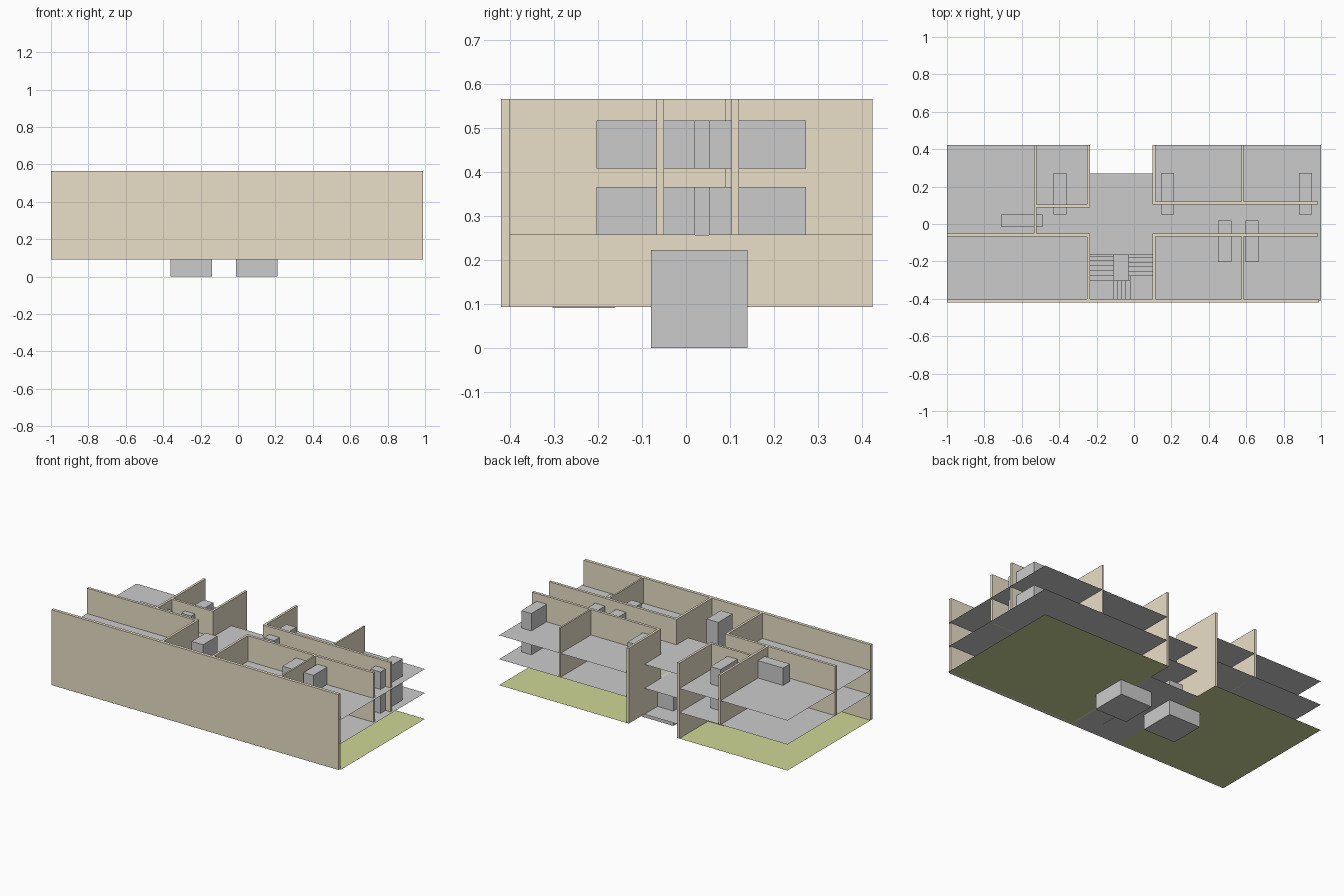
import bpy, bmesh
from mathutils import Vector

if "Cube" in bpy.data.objects:
    bpy.data.objects.remove(bpy.data.objects["Cube"])


def material(name, rgb):
    m = bpy.data.materials.new(name)
    m.diffuse_color = (*rgb, 1)
    m.use_nodes = True
    m.node_tree.nodes["Principled BSDF"].inputs["Base Color"].default_value = m.diffuse_color
    return m


CREAM = material("cream_plaster", (0.82, 0.74, 0.58))
GREEN = material("green_ground", (0.62, 0.68, 0.30))


def finish(bm, name, mat=None):
    mesh = bpy.data.meshes.new(name)
    bm.to_mesh(mesh)
    bm.free()
    ob = bpy.data.objects.new(name, mesh)
    bpy.context.collection.objects.link(ob)
    if mat:
        mesh.materials.append(mat)
    return ob


def box(name, x0, x1, y0, y1, z0, z1, mat=None):
    bm = bmesh.new()
    bmesh.ops.create_cube(bm, size=1)
    for v in bm.verts:
        v.co = ((x0 + x1) / 2 + v.co.x * (x1 - x0),
                (y0 + y1) / 2 + v.co.y * (y1 - y0),
                (z0 + z1) / 2 + v.co.z * (z1 - z0))
    return finish(bm, name, mat)


def sheet(name, outline, z, mat=None):
    bm = bmesh.new()
    bm.faces.new([bm.verts.new((x, y, z)) for x, y in outline])
    return finish(bm, name, mat)


def rect(x0, x1, y0, y1):
    return [(x0, y0), (x1, y0), (x1, y1), (x0, y1)]


BASE, FIRST, SECOND, TOP = 0.093, 0.256, 0.406, 0.565
L, R = -0.235, 0.10          # hall sides
F, B = -0.41, 0.423          # front and back edges

# Ground: two green plots with a grey lobby between them
sheet("ground_left", rect(-1, L, F, B), BASE, GREEN)
sheet("ground_right", rect(R, 1, F, B), BASE, GREEN)
sheet("lobby_floor", rect(L, R, F, 0.27), BASE)

# Upper floors with stairwell opening and rear recess
outline = [(-1, F), (L, F), (L, -0.165), (R, -0.165), (R, F), (1, F),
           (1, B), (R, B), (R, 0.27), (L, 0.27), (L, B), (-1, B)]
for label, z in (("first", FIRST), ("second", SECOND)):
    sheet(label + "_floor", outline, z)

# Walls
T = 0.015
box("front_wall", -1, 0.99, -0.42, -0.40, BASE, TOP, CREAM)
walls = {
    "left_corridor_wall": (-1, L, -0.067, -0.05),
    "right_corridor_wall_front": (R, 0.985, -0.067, -0.05),
    "right_corridor_wall_back": (R, 0.985, 0.103, 0.12),
    "left_room_wall": (-0.535, L, 0.088, 0.103),
    "left_cross_wall": (-0.535, -0.52, -0.05, B),
    "right_cross_wall_front": (0.575, 0.585, -0.40, -0.067),
    "right_cross_wall_back": (0.575, 0.585, 0.12, B),
}
for name, fp in walls.items():
    box(name, *fp, FIRST, TOP, CREAM)
# Hall side walls: continuous at ground level, open at the corridor above
for side, x, back in (("left", L - T, 0.09), ("right", R, 0.103)):
    box(side + "_lobby_wall", x, x + T, -0.40, B, BASE, FIRST, CREAM)
    box(side + "_hall_wall_front", x, x + T, -0.40, -0.05, FIRST, TOP, CREAM)
    box(side + "_hall_wall_back", x, x + T, back, B, FIRST, TOP, CREAM)

# Doorway blocks: large ones in the lobby, small ones on both floors
for side, x in (("left", -0.36), ("right", -0.01)):
    box(side + "_lobby_block", x, x + 0.22, -0.08, 0.14, 0, 0.222)
blocks = [(-0.71, -0.49, -0.017, 0.052), (-0.43, -0.36, 0.052, 0.272),
          (0.145, 0.215, 0.052, 0.272), (0.882, 0.952, 0.052, 0.272),
          (0.45, 0.52, -0.203, 0.02), (0.597, 0.665, -0.203, 0.02)]
for label, z in (("first", FIRST), ("second", SECOND)):
    for i, fp in enumerate(blocks):
        box(f"{label}_floor_door_block_{i}", *fp, z + 0.001, z + 0.11)

# Lift shaft
box("lift_shaft", -0.11, -0.03, -0.303, -0.162, BASE - 0.002, 0.56)


# Stairs: zigzag ribbon of risers and treads
def flight(name, start, step, width, risers, z, rise):
    bm = bmesh.new()
    p = Vector((*start, z))
    run, w = Vector((*step, 0)), Vector((*width, 0))
    path = [p.copy()]
    for i in range(risers):
        p.z += rise
        path.append(p.copy())
        if i < risers - 1:
            p += run
            path.append(p.copy())
    pairs = [(bm.verts.new(q), bm.verts.new(q + w)) for q in path]
    for a, b in zip(pairs, pairs[1:]):
        bm.faces.new((a[0], a[1], b[1], b[0]))
    finish(bm, name)


for label, z0, z1 in (("lower", BASE, FIRST), ("upper", FIRST, SECOND)):
    r = (z1 - z0) / 16
    flight(label + "_right_flight", (-0.03, -0.18), (0, -0.024), (0.13, 0), 5, z0, r)
    sheet(label + "_right_landing", rect(-0.02, R, -0.40, -0.276), z0 + 5 * r)
    flight(label + "_front_flight", (-0.02, -0.40), (-0.0225, 0), (0, 0.097), 5, z0 + 5 * r, r)
    sheet(label + "_left_landing", rect(L, -0.11, -0.40, -0.303), z0 + 10 * r)
    flight(label + "_left_flight", (L, -0.303), (0, 0.026), (0.125, 0), 6, z0 + 10 * r, r)
